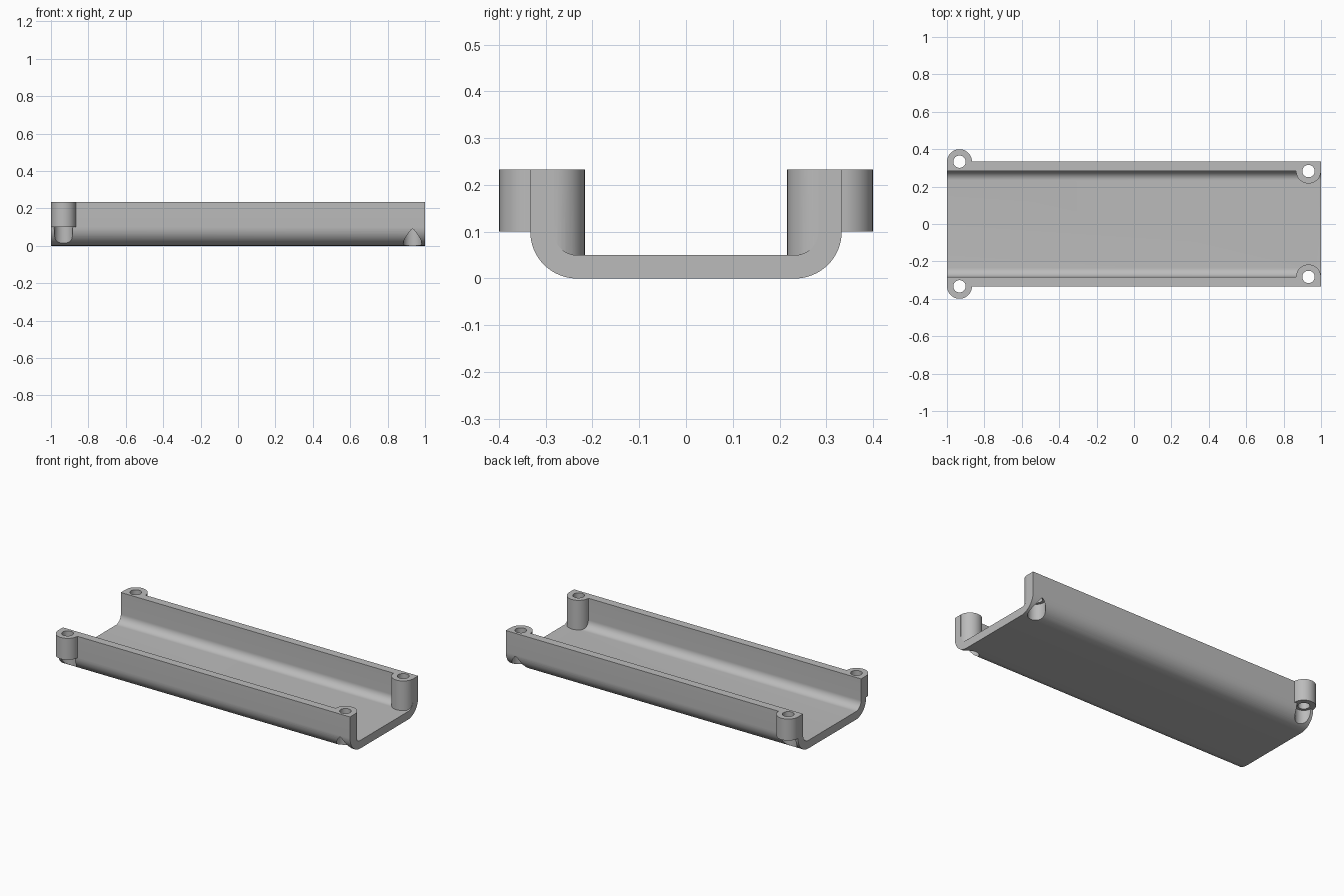
import bpy, bmesh, math

cube = bpy.data.objects.get("Cube")
if cube:
    bpy.data.objects.remove(cube, do_unlink=True)

HALF, WALL, TOP, BEND = 0.333, 0.05, 0.233, 0.1
BOSS, HOLE, BORE, END_X = 0.0665, 0.033, 0.0495, 0.933

grey = bpy.data.materials.new("plain_grey")
grey.use_nodes = True
colour = (0.5, 0.5, 0.5, 1)
grey.diffuse_color = colour
grey.node_tree.nodes["Principled BSDF"].inputs["Base Color"].default_value = colour


def make_object(name, bm):
    bmesh.ops.recalc_face_normals(bm, faces=bm.faces)
    mesh = bpy.data.meshes.new(name)
    bm.to_mesh(mesh)
    bm.free()
    mesh.materials.append(grey)
    ob = bpy.data.objects.new(name, mesh)
    bpy.context.collection.objects.link(ob)
    return ob


def trough(name, half, floor, radius, top, length):
    """Solid bar with two rounded lower edges, running along x."""
    arc = [(half - radius + radius * math.sin(a), floor + radius - radius * math.cos(a))
           for a in (math.pi / 2 * i / 16 for i in range(17))]
    right = arc + [(half, top)]
    outline = right + [(-y, z) for y, z in reversed(right)]
    bm = bmesh.new()
    face = bm.faces.new([bm.verts.new((-length / 2, y, z)) for y, z in outline])
    out = bmesh.ops.extrude_face_region(bm, geom=[face])
    moved = [v for v in out["geom"] if isinstance(v, bmesh.types.BMVert)]
    bmesh.ops.translate(bm, verts=moved, vec=(length, 0, 0))
    return make_object(name, bm)


def cylinder(name, x, y, radius, low, high):
    bm = bmesh.new()
    bmesh.ops.create_cone(bm, cap_ends=True, segments=48, radius1=radius,
                          radius2=radius, depth=high - low)
    bmesh.ops.translate(bm, verts=bm.verts, vec=(x, y, (low + high) / 2))
    return make_object(name, bm)


def combine(target, tool, operation):
    """Apply a boolean and discard its tool."""
    mod = target.modifiers.new("join_or_cut", "BOOLEAN")
    mod.operation, mod.solver, mod.object = operation, "EXACT", tool
    bpy.context.view_layer.objects.active = target
    bpy.ops.object.modifier_apply(modifier=mod.name)
    bpy.data.objects.remove(tool, do_unlink=True)


# Tray body and the cavity that hollows it, both taller than the finished rim
tray = trough("tray", HALF, 0, BEND, 0.3, 2)
cavity = trough("cavity", HALF - WALL, WALL, BEND - WALL, 0.4, 2.2)

# Screw bosses: outside the walls at one end, inside at the other
for side in (-1, 1):
    combine(tray, cylinder("outer_boss", -END_X, side * HALF, BOSS, BEND, 0.28), "UNION")
    inner_y = side * (HALF - WALL)
    combine(cavity, cylinder("inner_boss", END_X, inner_y, BOSS, -0.1, 0.5), "DIFFERENCE")
combine(tray, cavity, "DIFFERENCE")

# Trim the rim flat
bm = bmesh.new()
bmesh.ops.create_cube(bm, size=3)
bmesh.ops.translate(bm, verts=bm.verts, vec=(0, 0, TOP + 1.5))
combine(tray, make_object("rim_trim", bm), "DIFFERENCE")

# Screw holes with wider clearance bores from below
for side in (-1, 1):
    for x, y in ((-END_X, side * HALF), (END_X, side * (HALF - WALL))):
        combine(tray, cylinder("bore", x, y, BORE, -0.1, BEND + 0.001), "DIFFERENCE")
        combine(tray, cylinder("hole", x, y, HOLE, -0.2, 0.5), "DIFFERENCE")

# Smooth the bends, keep the edges crisp
bpy.ops.object.select_all(action="DESELECT")
tray.select_set(True)
bpy.context.view_layer.objects.active = tray
bpy.ops.object.shade_smooth_by_angle(angle=math.radians(30))
